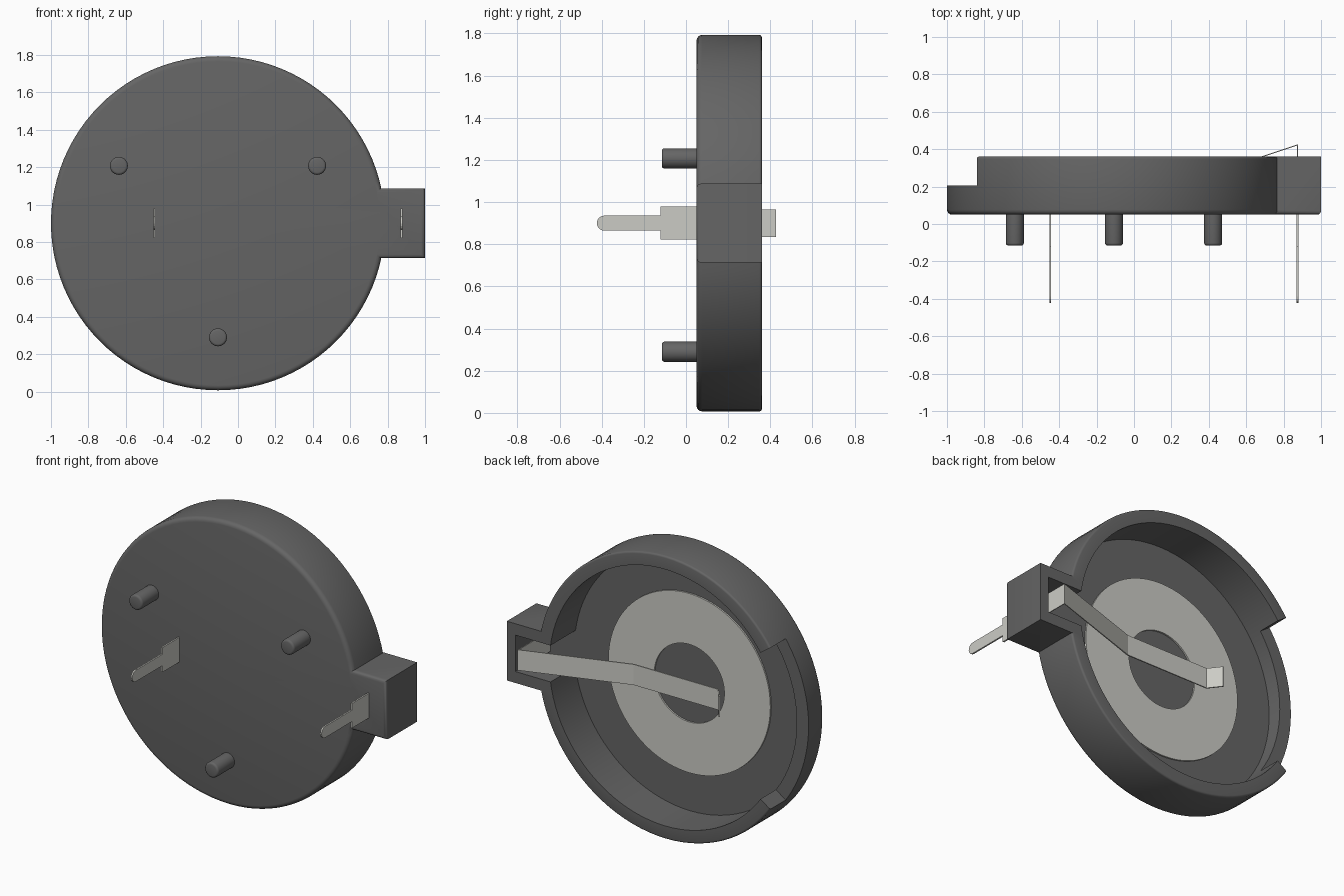
import bpy, bmesh, math
from mathutils import Vector, Matrix

if "Cube" in bpy.data.objects:
    bpy.data.objects.remove(bpy.data.objects["Cube"])

CX, CZ = -0.107, 0.9          # axis of the round tray
FRONT, BACK, FLOOR, STEP = 0.05, 0.36, 0.11, 0.205


def material(name, colour):
    m = bpy.data.materials.new(name)
    m.diffuse_color = (*colour, 1)
    m.use_nodes = True
    m.node_tree.nodes["Principled BSDF"].inputs["Base Color"].default_value = m.diffuse_color
    return m


dark = material("dark_plastic", (0.13, 0.13, 0.13))
metal = material("metal", (0.6, 0.6, 0.56))


def finish(name, bm, mat):
    bmesh.ops.remove_doubles(bm, verts=bm.verts, dist=1e-5)
    bmesh.ops.recalc_face_normals(bm, faces=bm.faces)
    me = bpy.data.meshes.new(name)
    bm.to_mesh(me)
    bm.free()
    me.materials.append(mat)
    ob = bpy.data.objects.new(name, me)
    bpy.context.collection.objects.link(ob)
    return ob


def lathe(name, profile, x, z, mat, steps=96, closed=False):
    """Spin (radius, y) points around a line parallel to y."""
    bm = bmesh.new()
    vs = [bm.verts.new((x + r, y, z)) for r, y in profile]
    pairs = list(zip(vs, vs[1:])) + ([(vs[-1], vs[0])] if closed else [])
    edges = [bm.edges.new(p) for p in pairs]
    bmesh.ops.spin(bm, geom=vs + edges, cent=(x, 0, z), axis=(0, 1, 0),
                   angle=2 * math.pi, steps=steps)
    return finish(name, bm, mat)


def prism(name, points, offset, mat):
    """Extrude a flat polygon of 3D points."""
    bm = bmesh.new()
    f = bm.faces.new([bm.verts.new(p) for p in points])
    ext = bmesh.ops.extrude_face_region(bm, geom=[f])
    bmesh.ops.translate(bm, vec=offset,
                        verts=[v for v in ext["geom"] if isinstance(v, bmesh.types.BMVert)])
    return finish(name, bm, mat)


def box(name, lo, hi, mat, front_bevel=0):
    bm = bmesh.new()
    lo, hi = Vector(lo), Vector(hi)
    bmesh.ops.create_cube(bm, size=1, matrix=Matrix.LocRotScale((lo + hi) / 2, None, hi - lo))
    if front_bevel:
        edges = [e for e in bm.edges if all(abs(v.co.y - lo.y) < 1e-5 for v in e.verts)]
        bmesh.ops.bevel(bm, geom=edges, offset=front_bevel, segments=3, profile=0.5, affect='EDGES')
    return finish(name, bm, mat)


def select(ob):
    bpy.ops.object.select_all(action='DESELECT')
    ob.select_set(True)
    bpy.context.view_layer.objects.active = ob


def boolean(ob, other, op):
    m = ob.modifiers.new(op, 'BOOLEAN')
    m.object, m.operation, m.solver = other, op, 'EXACT'
    select(ob)
    bpy.ops.object.modifier_apply(modifier=m.name)
    bpy.data.objects.remove(other)


def smooth(ob):
    select(ob)
    bpy.ops.object.shade_smooth_by_angle(angle=math.radians(35))


def arc(cx, cy, r, a0, a1, n=4):
    return [(cx + r * math.cos(math.radians(a0 + (a1 - a0) * i / n)),
             cy + r * math.sin(math.radians(a0 + (a1 - a0) * i / n))) for i in range(n + 1)]


# Round tray with filleted edges
R, RI = 0.893, 0.81
tray = lathe("tray", [(0, FRONT)] + arc(R - 0.027, FRONT + 0.027, 0.027, -90, 0)
             + arc(R - 0.012, BACK - 0.012, 0.012, 0, 90, 3)
             + [(RI, BACK), (RI, FLOOR), (0, FLOOR)], CX, CZ, dark)

# Terminal housing on the side, its slot, and the lowered rim opposite
boolean(tray, box("housing", (0.70, FRONT, 0.713), (1.0, BACK, 1.087), dark, 0.02), 'UNION')
boolean(tray, box("slot_cut", (0.5, FLOOR, 0.785), (0.94, 0.6, 1.015), dark), 'DIFFERENCE')
h = 1.2 * math.tan(math.radians(34.8))
boolean(tray, prism("rim_cut", [(CX, STEP, CZ), (CX - 1.2, STEP, CZ - h), (CX - 1.2, STEP, CZ + h)],
                    (0, 0.4, 0), dark), 'DIFFERENCE')
smooth(tray)

# Locating pegs
for i, (x, z) in enumerate([(-0.637, 1.207), (0.423, 1.207), (CX, 0.29)]):
    peg = lathe(f"peg_{i + 1}", [(0, -0.115)] + arc(0.035, -0.102, 0.013, -90, 0, 3)
                + [(0.048, 0.06), (0, 0.06)], x, z, dark, 32)
    smooth(peg)

# Ring contact on the tray floor
smooth(lathe("contact_ring", [(0.245, FLOOR - 0.005), (0.566, FLOOR - 0.005),
                              (0.566, FLOOR + 0.01), (0.245, FLOOR + 0.01)],
             CX, CZ, metal, closed=True))

# Solder pins with rounded tips
T = 0.01
for name, x in (("ring_pin", -0.448), ("spring_pin", 0.875)):
    tip = arc(-0.387, CZ, 0.036, 270, 90, 8)
    outline = [(0.07, CZ - 0.078), (-0.12, CZ - 0.078), (-0.12, CZ - 0.036)] + tip \
        + [(-0.12, CZ + 0.036), (-0.12, CZ + 0.078), (0.07, CZ + 0.078)]
    prism(name, [(x - T / 2, y, z) for y, z in outline], (T, 0, 0), metal)

# Bent spring strip
bm = bmesh.new()
path = [(0.875, 0.06), (0.875, 0.423), (0.22, 0.205), (-0.37, 0.205), (-0.43, 0.283)]
rows = [[bm.verts.new((x, y, CZ + s * 0.065)) for s in (-1, 1)] for x, y in path]
for a, b in zip(rows, rows[1:]):
    bm.faces.new((a[0], a[1], b[1], b[0]))
spring = finish("spring_strip", bm, metal)
sol = spring.modifiers.new("thickness", 'SOLIDIFY')
sol.thickness, sol.offset = 0.008, 0
